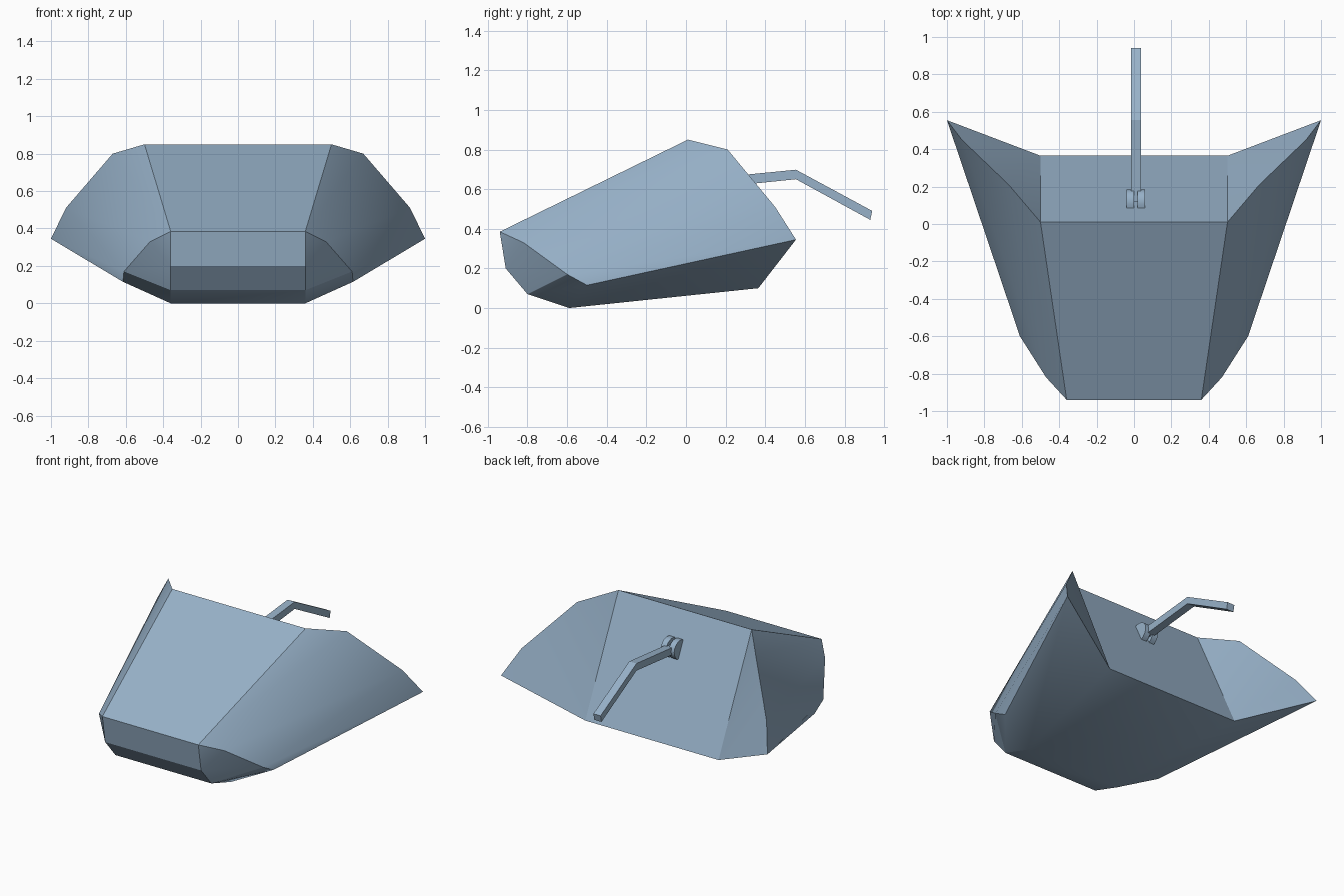
import bpy, bmesh, math
from mathutils import Vector

cube = bpy.data.objects.get("Cube")
if cube:
    bpy.data.objects.remove(cube, do_unlink=True)

COLOR = (0.31, 0.44, 0.58, 1.0)
mat = bpy.data.materials.new("steel blue")
mat.use_nodes = True
mat.diffuse_color = COLOR
bsdf = mat.node_tree.nodes["Principled BSDF"]
bsdf.inputs["Base Color"].default_value = COLOR
bsdf.inputs["Roughness"].default_value = 0.6


def finish(name, bm, angle=30):
    bmesh.ops.remove_doubles(bm, verts=bm.verts, dist=0.0005)
    bmesh.ops.recalc_face_normals(bm, faces=bm.faces)
    mesh = bpy.data.meshes.new(name)
    bm.to_mesh(mesh)
    bm.free()
    mesh.materials.append(mat)
    ob = bpy.data.objects.new(name, mesh)
    bpy.context.collection.objects.link(ob)
    bpy.ops.object.select_all(action="DESELECT")
    ob.select_set(True)
    bpy.context.view_layer.objects.active = ob
    bpy.ops.object.shade_smooth_by_angle(angle=math.radians(angle))
    return ob


def extrude_x(name, profile, x0, x1):
    """Extrude a closed (y, z) profile between two x positions."""
    bm = bmesh.new()
    face = bm.faces.new([bm.verts.new((x0, y, z)) for y, z in profile])
    moved = bmesh.ops.extrude_face_region(bm, geom=[face])["geom"]
    verts = [g for g in moved if isinstance(g, bmesh.types.BMVert)]
    bmesh.ops.translate(bm, verts=verts, vec=(x1 - x0, 0, 0))
    return finish(name, bm)


# Hull outlines for the +x half: nose curve, nose cheek rim, rear wing rim
nose = [(0.36, -0.94, 0.385), (0.36, -0.91, 0.20), (0.36, -0.80, 0.07), (0.36, -0.59, 0)]
cheek = [nose[0], (0.47, -0.82, 0.33), (0.61, -0.60, 0.17), (0.615, -0.50, 0.115)]
wing = [(0.50, 0.01, 0.85), (0.67, 0.21, 0.80), (0.92, 0.45, 0.51), (1.0, 0.555, 0.345)]
rear_low = (0.50, 0.365, 0.10)

bm = bmesh.new()


def mirror(p):
    return (-p[0], p[1], p[2])


def face(points):
    bm.faces.new([bm.verts.new(p) for p in points])


def both(points):
    face(points)
    face([mirror(p) for p in points])


def across(a, b):
    face([a, b, mirror(b), mirror(a)])


for i in range(3):
    across(nose[i], nose[i + 1])                                  # rounded nose
    both([cheek[i], wing[i], wing[i + 1], cheek[i + 1]])          # flared side
    both([wing[i], wing[i + 1], rear_low])                        # back of wing
    if i == 0:
        both([nose[0], nose[1], cheek[1]])                        # nose cheek
    else:
        both([nose[i], nose[i + 1], cheek[i + 1], cheek[i]])
across(nose[0], wing[0])                                          # top panel
across(wing[0], rear_low)                                         # back panel
across(nose[3], rear_low)                                         # floor
both([nose[3], rear_low, wing[3], cheek[3]])                      # sloped floor side
finish("hull", bm)

# Bent handle bar
bar = [(0.12, 0.655), (0.555, 0.698), (0.94, 0.49), (0.93, 0.445), (0.555, 0.65), (0.12, 0.605)]
extrude_x("handle_bar", bar, -0.017, 0.037)

# Rounded hinge lugs on the back panel, one each side of the bar
along = Vector((rear_low[1] - wing[0][1], rear_low[2] - wing[0][2])).normalized()
out = Vector((-along.y, along.x))
centre = Vector((0.115, 0.63)) - out * 0.005
arc = [math.pi * i / 10 for i in range(11)]
lug = [centre + along * 0.065 * math.cos(a) + out * 0.075 * math.sin(a) for a in arc]
for name, x0 in (("right_hinge_lug", -0.04), ("left_hinge_lug", 0.02)):
    extrude_x(name, lug, x0, x0 + 0.04)
